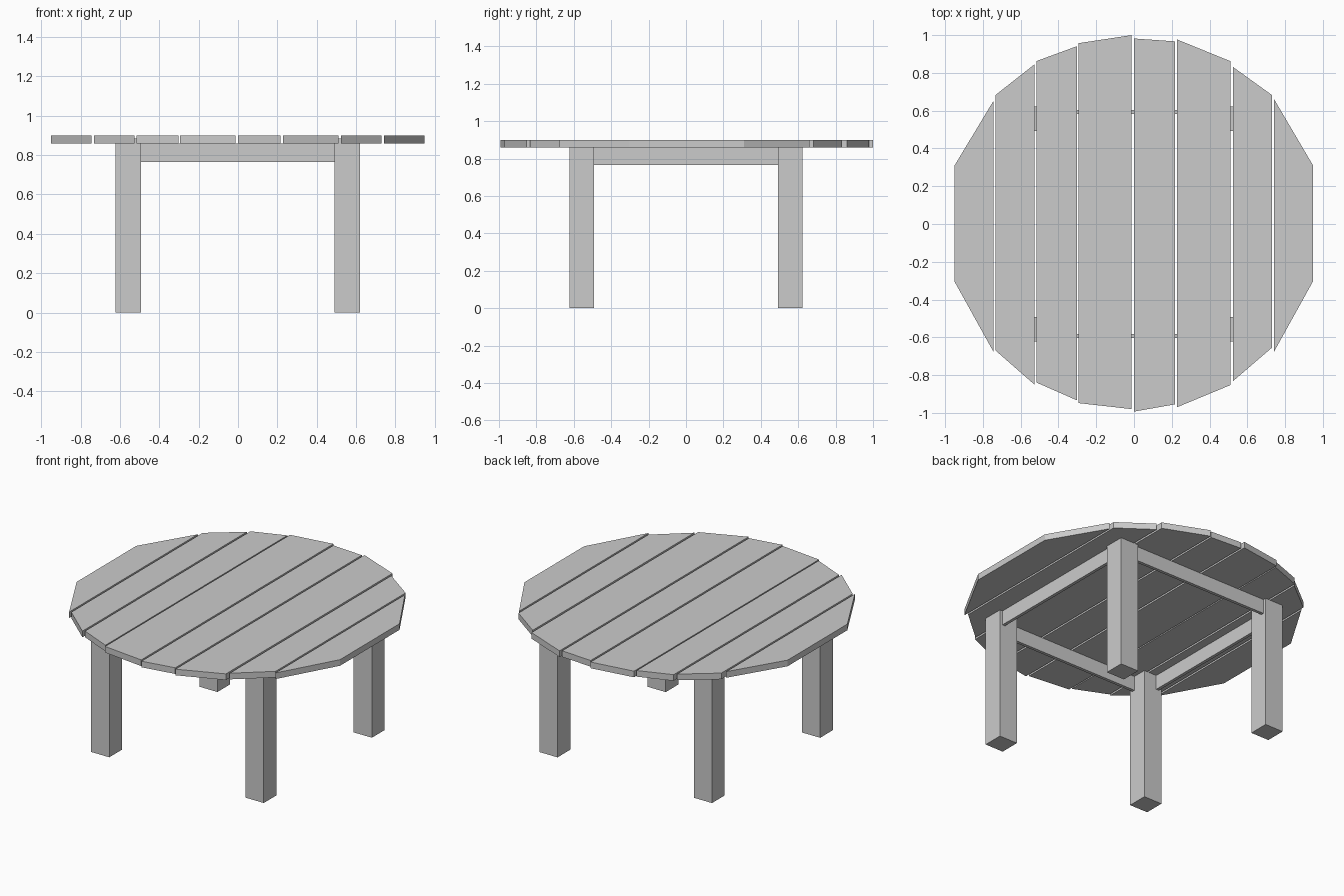
import bpy
import bmesh

cube = bpy.data.objects.get("Cube")
if cube:
    bpy.data.objects.remove(cube, do_unlink=True)

grey = bpy.data.materials.new("plain_grey")
grey.use_nodes = True
colour = (0.6, 0.6, 0.6, 1)
grey.diffuse_color = colour
grey.node_tree.nodes["Principled BSDF"].inputs["Base Color"].default_value = colour


def prism(name, outline, bottom, top):
    """Extrude a flat outline upwards from bottom to top."""
    bm = bmesh.new()
    face = bm.faces.new([bm.verts.new((x, y, bottom)) for x, y in outline])
    lifted = bmesh.ops.extrude_face_region(bm, geom=[face])["geom"]
    for item in lifted:
        if isinstance(item, bmesh.types.BMVert):
            item.co.z = top
    bmesh.ops.recalc_face_normals(bm, faces=bm.faces)
    mesh = bpy.data.meshes.new(name)
    bm.to_mesh(mesh)
    bm.free()
    mesh.materials.append(grey)
    part = bpy.data.objects.new(name, mesh)
    bpy.context.collection.objects.link(part)
    return part


def box(name, centre, size, bottom, top):
    (cx, cy), (w, d) = centre, (size[0] / 2, size[1] / 2)
    outline = [(cx - w, cy - d), (cx + w, cy - d), (cx + w, cy + d), (cx - w, cy + d)]
    return prism(name, outline, bottom, top)


# Table top: left x, right x, back ends (left, right), front ends (left, right)
top_z, under_z = 0.9, 0.86
planks = [
    (-0.95, -0.745, 0.31, 0.65, -0.305, -0.675),
    (-0.733, -0.527, 0.683, 0.845, -0.67, -0.85),
    (-0.515, -0.303, 0.863, 0.941, -0.84, -0.933),
    (-0.295, -0.012, 0.957, 1.0, -0.948, -0.98),
    (0.0, 0.216, 0.982, 0.967, -0.993, -0.955),
    (0.228, 0.51, 0.977, 0.862, -0.97, -0.853),
    (0.523, 0.73, 0.832, 0.683, -0.833, -0.655),
    (0.742, 0.948, 0.66, 0.31, -0.675, -0.303),
]
for i, (x0, x1, b0, b1, f0, f1) in enumerate(planks, 1):
    prism(f"plank_{i}", [(x0, f0), (x1, f1), (x1, b1), (x0, b0)], under_z, top_z)

# Square legs, let slightly into the top
leg, leg_w, shift = 0.557, 0.131, -0.001
for sx, side in ((1, "left"), (-1, "right")):
    for sy, end in ((1, "back"), (-1, "front")):
        box(f"{end}_{side}_leg", (sx * leg + shift, sy * leg), (leg_w, leg_w), 0, 0.885)

# Thin apron boards between the legs
rail, rail_t, rail_z = 0.593, 0.02, 0.766
span = 2 * leg - leg_w
for s, end, side in ((1, "back", "left"), (-1, "front", "right")):
    box(f"{end}_apron", (shift, s * rail), (span, rail_t), rail_z, under_z)
    box(f"{side}_apron", (s * rail + shift, 0), (rail_t, span), rail_z, under_z)
